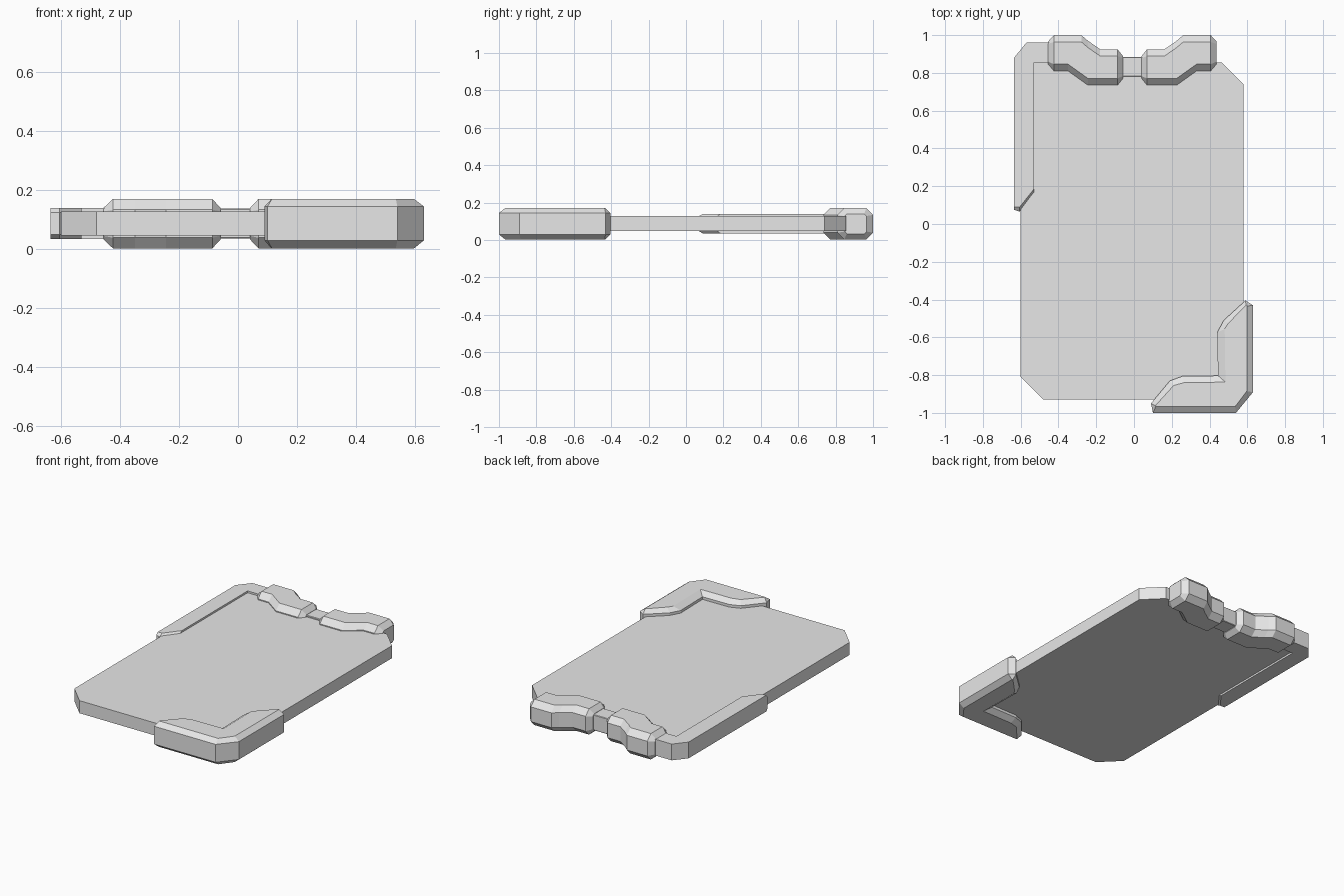
import bpy, bmesh

cube = bpy.data.objects.get("Cube")
if cube:
    bpy.data.objects.remove(cube, do_unlink=True)

GREY = (0.8, 0.8, 0.8, 1)
grey = bpy.data.materials.new("light_grey")
grey.use_nodes = True
grey.diffuse_color = GREY
grey.node_tree.nodes["Principled BSDF"].inputs["Base Color"].default_value = GREY


def loft(name, rings):
    """Skin a row of equal-length point rings and cap both ends."""
    bm = bmesh.new()
    rows = [[bm.verts.new(p) for p in ring] for ring in rings]
    n = len(rows[0])
    for a, b in zip(rows, rows[1:]):
        for i in range(n):
            j = (i + 1) % n
            bm.faces.new((a[i], a[j], b[j], b[i]))
    bm.faces.new(rows[0][::-1])
    bm.faces.new(rows[-1])
    bmesh.ops.recalc_face_normals(bm, faces=bm.faces)
    mesh = bpy.data.meshes.new(name)
    bm.to_mesh(mesh)
    bm.free()
    mesh.materials.append(grey)
    obj = bpy.data.objects.new(name, mesh)
    bpy.context.collection.objects.link(obj)
    return obj


def plate(name, layers):
    """Stack outlines, each given as (height, outline)."""
    return loft(name, [[(x, y, z) for x, y in outline] for z, outline in layers])


# Main panel with clipped corners
panel = [(-0.6, -0.81), (-0.48, -0.93), (0.46, -0.93), (0.58, -0.81),
         (0.58, 0.74), (0.465, 0.855), (-0.55, 0.855), (-0.6, 0.8)]
plate("panel", [(0.047, panel), (0.128, panel)])

# Thin rear side rail wrapping the back corner, with a sloped front tip
rail = [(-0.635, 0.075), (-0.635, 0.88), (-0.57, 0.96), (-0.42, 0.96),
        (-0.42, 0.855), (-0.53, 0.855), (-0.53, 0.165), (-0.605, 0.065)]
rail_top = [(-0.635, 0.09)] + rail[1:6] + [(-0.53, 0.185), (-0.605, 0.09)]
plate("side_rail", [(0.035, rail_top), (0.05, rail), (0.125, rail), (0.14, rail_top)])

# Thick bevelled guard on the front corner
guard = [(0.1, -1), (0.54, -1), (0.63, -0.89), (0.63, -0.43), (0.59, -0.405),
         (0.475, -0.51), (0.44, -0.575), (0.445, -0.803), (0.255, -0.806),
         (0.19, -0.83), (0.09, -0.95)]
guard_flat = [(0.115, -0.967), (0.535, -0.967), (0.597, -0.885), (0.597, -0.435),
              (0.593, -0.43), (0.5, -0.525), (0.48, -0.555), (0.484, -0.837),
              (0.265, -0.84), (0.21, -0.855), (0.113, -0.962)]
plate("corner_guard", [(0.003, guard_flat), (0.03, guard),
                       (0.145, guard), (0.17, guard_flat)])


def section(x, low, high, bottom, top, chamfer):
    """Octagonal cross-section in the y-z plane."""
    c = chamfer
    return [(x, low, bottom + c), (x, low, top - c), (x, low + c, top),
            (x, high - c, top), (x, high, top - c), (x, high, bottom + c),
            (x, high - c, bottom), (x, low + c, bottom)]


# Pair of stepped rear grips, mirrored about the middle of the link bar
MID = -0.009
for name, side in (("right_grip", -1), ("left_grip", 1)):
    rings = []
    for d, low, high, inset in ((0.05, 0.77, 0.89, 0.03), (0.078, 0.735, 0.925, 0),
                                (0.17, 0.735, 0.925, 0), (0.235, 0.735, 0.97, 0),
                                (0.27, 0.76, 1.0, 0), (0.34, 0.81, 1.0, 0),
                                (0.415, 0.81, 1.0, 0), (0.447, 0.848, 0.965, 0.03)):
        rings.append(section(MID + side * d, low, high, 0.003 + inset, 0.17 - inset,
                             0.012 if inset else 0.036))
    loft(name, rings)

# Link bar joining the grips
loft("link_bar", [section(MID + d, 0.78, 0.885, 0.037, 0.138, 0.003) for d in (-0.08, 0.08)])
